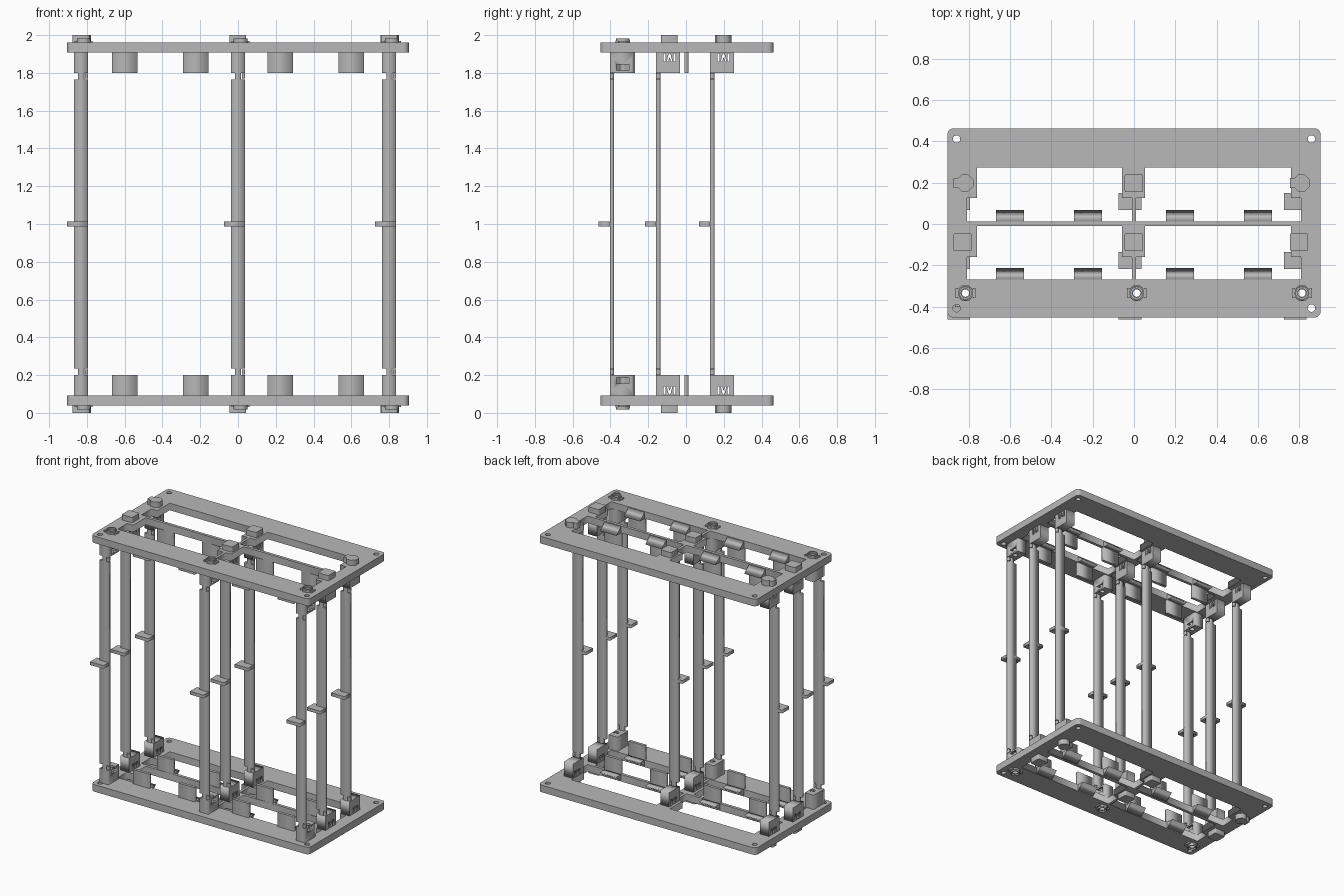
import bpy, math
from mathutils import Vector

cube = bpy.data.objects.get("Cube")
if cube:
    bpy.data.objects.remove(cube, do_unlink=True)

grey = bpy.data.materials.new("mid_grey")
grey.use_nodes = True
COLOUR = (0.48, 0.48, 0.48, 1)
grey.diffuse_color = COLOUR
grey.node_tree.nodes["Principled BSDF"].inputs["Base Color"].default_value = COLOUR


def prism(name, loops, lo, hi, axis="Z"):
    """Extrude an outline with holes along z, or a (y, z) outline along x."""
    lo, hi = sorted((lo, hi))
    curve = bpy.data.curves.new(name, "CURVE")
    curve.dimensions = "2D"
    curve.fill_mode = "BOTH"
    curve.extrude = (hi - lo) / 2
    for loop in loops:
        spline = curve.splines.new("POLY")
        spline.points.add(len(loop) - 1)
        for point, (u, v) in zip(spline.points, loop):
            point.co = (u, v, 0, 1)
        spline.use_cyclic_u = True
    temp = bpy.data.objects.new(name + "_outline", curve)
    bpy.context.collection.objects.link(temp)
    bpy.context.view_layer.update()
    graph = bpy.context.evaluated_depsgraph_get()
    mesh = bpy.data.meshes.new_from_object(temp.evaluated_get(graph))
    bpy.data.objects.remove(temp, do_unlink=True)
    mid = (lo + hi) / 2
    for vert in mesh.vertices:
        u, v, w = vert.co
        vert.co = Vector((u, v, w + mid)) if axis == "Z" else Vector((w + mid, u, v))
    mesh.materials.clear()
    mesh.materials.append(grey)
    obj = bpy.data.objects.new(name, mesh)
    bpy.context.collection.objects.link(obj)
    return obj


def rect(u0, u1, v0, v1):
    return [(u0, v0), (u1, v0), (u1, v1), (u0, v1)]


def ngon(cx, cy, r, n, turn=0.0):
    return [(cx + r * math.cos(math.tau * (i + turn) / n),
             cy + r * math.sin(math.tau * (i + turn) / n)) for i in range(n)]


def rounded(x0, x1, y0, y1, r, steps=5):
    corners = [(x1 - r, y1 - r), (x0 + r, y1 - r), (x0 + r, y0 + r), (x1 - r, y0 + r)]
    return [(cx + r * math.cos((q + k / steps) * math.pi / 2),
             cy + r * math.sin((q + k / steps) * math.pi / 2))
            for q, (cx, cy) in enumerate(corners) for k in range(steps + 1)]


def box(name, x0, x1, y0, y1, z0, z1):
    return prism(name, [rect(x0, x1, y0, y1)], z0, z1)


def opening(narrow, wide, back, step, front):
    """T-shaped window, wider along its front part."""
    (n0, n1), (w0, w1) = narrow, wide
    return [(n0, back), (n0, step), (w0, step), (w0, front),
            (w1, front), (w1, step), (n1, step), (n1, back)]


COLUMNS = {"right": -0.868, "middle": -0.038, "left": 0.763}
ROWS = {"front": -0.403, "centre": -0.158, "back": 0.128}
POST_W, POST_D, BRACKET_D = 0.074, 0.022, 0.126
NUT_Y = -0.335
TABS = (-0.6, -0.223, 0.223, 0.6)

# Frame plate outline with windows and screw holes
plate = [rounded(-0.905, 0.905, -0.453, 0.463, 0.03)]
for back, step, front in ((0.275, 0.127, 0.012), (-0.01, -0.16, -0.27)):
    plate.append(opening((-0.76, -0.058), (-0.81, -0.01), back, step, front))
    plate.append(opening((0.053, 0.76), (0.01, 0.81), back, step, front))
for x in (-0.86, 0.86):
    for y in (-0.408, 0.412):
        plate.append(ngon(x, y, 0.018, 20))
for x in COLUMNS.values():
    plate.append(ngon(x + 0.051, NUT_Y, 0.021, 20))

for end, s in (("top", 1), ("bottom", -1)):
    def z(h):
        return 1 + s * h

    prism(end + "_plate", plate, z(0.907), z(0.96))

    # Card guide tabs with bevelled lead-ins
    for i, x in enumerate(TABS):
        x0, x1 = x - 0.068, x + 0.068
        for row, y in (("centre", 0.012), ("front", -0.27)):
            box(f"{end}_{row}_guide_tab_{i}", x0, x1, y - 0.021, y, z(0.8), z(0.91))
            ramp = [(y - 0.004, z(0.907)), (y + 0.057, z(0.907)), (y - 0.004, z(0.958))]
            prism(f"{end}_{row}_guide_ramp_{i}", [ramp], x0, x1, "X")

    for col, x in COLUMNS.items():
        x1 = x + POST_W
        # Front bracket: vertical screw hole, side nut pocket, raised nut
        y = ROWS["front"]
        nx = x + 0.051
        bracket = prism(f"{end}_{col}_front_bracket",
                        [rect(x, x1, y, y + BRACKET_D), ngon(nx, NUT_Y, 0.018, 20)],
                        z(0.8), z(0.907))
        pocket = box(f"{end}_{col}_pocket_cutter", x1 - 0.025, x1 + 0.02,
                     NUT_Y - 0.033, NUT_Y + 0.033, z(0.812), z(0.845))
        pocket.hide_render = True
        pocket.hide_viewport = True
        cut = bracket.modifiers.new("pocket", "BOOLEAN")
        cut.object = pocket
        cut.operation = "DIFFERENCE"
        prism(f"{end}_{col}_nut", [ngon(nx, NUT_Y, 0.041, 8, 0.5), ngon(nx, NUT_Y, 0.021, 20)],
              z(0.96), z(0.972))
        prism(f"{end}_{col}_nut_rim", [ngon(nx, NUT_Y, 0.036, 16), ngon(nx, NUT_Y, 0.029, 20)],
              z(0.972), z(0.983))
        for side in (-1, 1):
            box(f"{end}_{col}_nut_ear_{side}", nx + side * 0.036, nx + side * 0.048,
                NUT_Y - 0.024, NUT_Y + 0.024, z(0.96), z(0.97))

        # Centre and back brackets: slotted clip blocks with pegs through the plate
        for row in ("centre", "back"):
            y = ROWS[row]
            c = y + 0.071
            slots = [rect(c + d - 0.005, c + d + 0.005, z(0.86), z(0.903)) for d in (-0.027, 0.027)]
            vee = [(c - 0.015, z(0.86)), (c - 0.008, z(0.86)), (c, z(0.885)),
                   (c + 0.008, z(0.86)), (c + 0.015, z(0.86)), (c + 0.004, z(0.903)),
                   (c - 0.004, z(0.903))]
            prism(f"{end}_{col}_{row}_bracket",
                  [rect(y, y + BRACKET_D, z(0.8), z(0.907)), *slots, vee], x, x1, "X")
            if row == "back" and col != "middle":
                prism(f"{end}_{col}_back_peg", [ngon(x + 0.049, c, 0.044, 8, 0.5)], z(0.955), z(1))
                box(f"{end}_{col}_back_peg_ear", x - 0.008, x + 0.03, c - 0.025, c + 0.025,
                    z(0.955), z(1))
            else:
                prism(f"{end}_{col}_{row}_peg",
                      [rounded(x - 0.007, x + 0.081, c - 0.045, c + 0.043, 0.008, 2)],
                      z(0.955), z(1))

# Posts with reduced necks and a small middle stop
for col, x in COLUMNS.items():
    for row, y in ROWS.items():
        name = f"{col}_{row}"
        box(name + "_post", x, x + POST_W, y, y + POST_D, 0.235, 1.765)
        for end, s in (("top", 1), ("bottom", -1)):
            box(f"{name}_{end}_neck", x + 0.022, x + 0.055, y, y + POST_D,
                1 + s * 0.765, 1 + s * 0.8)
            box(f"{name}_{end}_key", x + 0.058, x + POST_W, y, y + POST_D,
                1 + s * 0.77, 1 + s * 0.797)
        box(name + "_stop", x - 0.037, x + POST_W, y - 0.06, y + POST_D, 0.988, 1.012)
